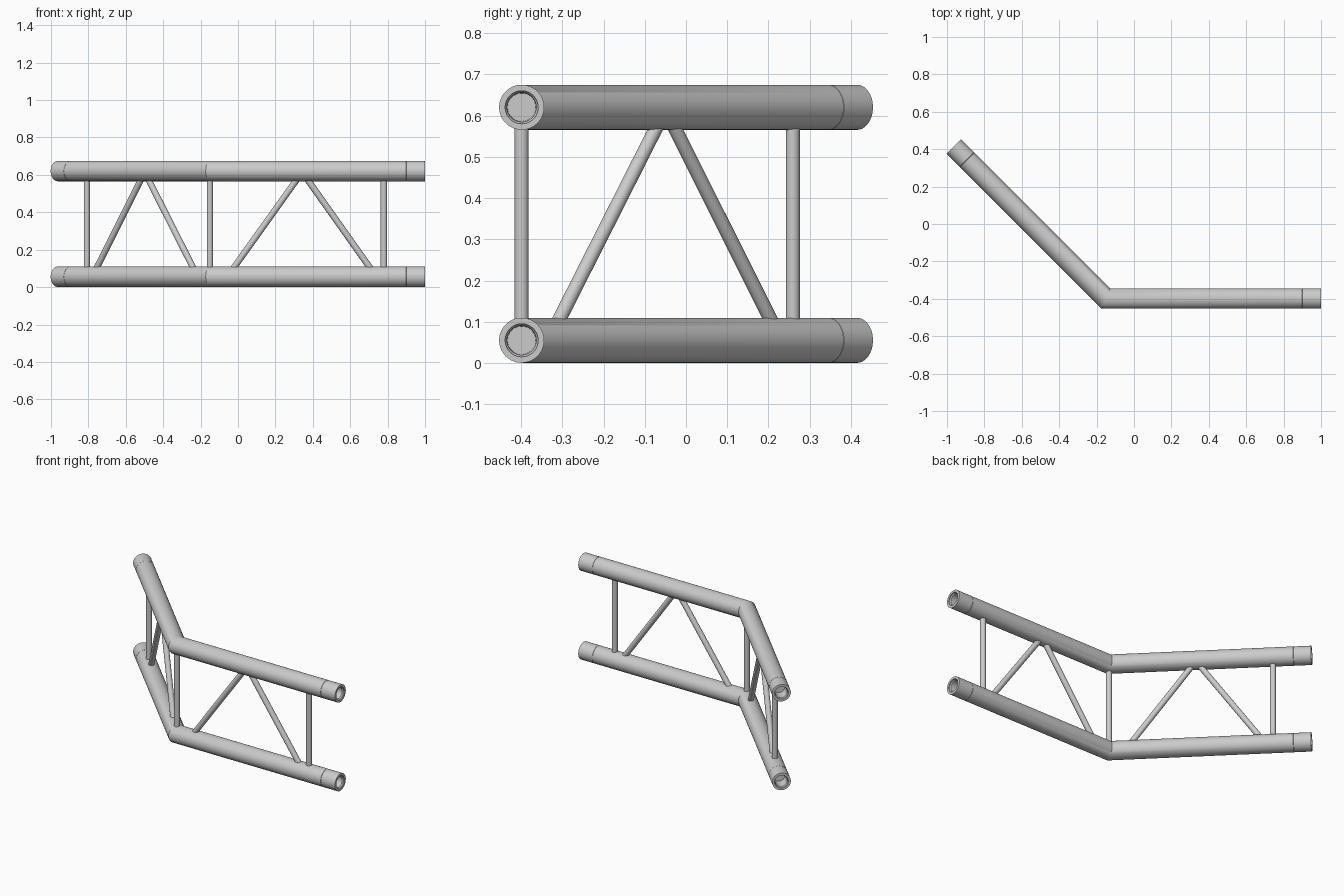
import bpy, bmesh, math
from mathutils import Vector

if "Cube" in bpy.data.objects:
    bpy.data.objects.remove(bpy.data.objects["Cube"])

R, STRUT_R = 0.0546, 0.017          # chord and strut radii
Z_LOW, Z_HIGH = 0.0555, 0.6205      # chord centre heights
LEG = 1.15                          # length of each leg
CORNER = Vector((-0.15, -0.3985, 0))
H = math.sqrt(0.5)
DIR_RIGHT, DIR_LEFT = Vector((1, 0, 0)), Vector((-H, H, 0))
UP = Vector((0, 0, 1))


def finish(bm, name):
    bmesh.ops.recalc_face_normals(bm, faces=bm.faces)
    me = bpy.data.meshes.new(name)
    bm.to_mesh(me)
    bm.free()
    ob = bpy.data.objects.new(name, me)
    bpy.context.collection.objects.link(ob)
    bpy.ops.object.select_all(action='DESELECT')
    ob.select_set(True)
    bpy.context.view_layer.objects.active = ob
    bpy.ops.object.shade_smooth_by_angle(angle=math.radians(30))
    return ob


def loft(name, rings, n):
    """Skin a list of (centre, side axis, up axis, radius) rings and cap both ends."""
    bm = bmesh.new()
    loops = []
    for c, side, up, r in rings:
        loops.append([bm.verts.new(c + r * (side * math.cos(2 * math.pi * i / n)
                                            + up * math.sin(2 * math.pi * i / n)))
                      for i in range(n)])
    for a, b in zip(loops, loops[1:]):
        for i in range(n):
            j = (i + 1) % n
            bm.faces.new((a[i], a[j], b[j], b[i]))
    bm.faces.new(loops[0])
    bm.faces.new(loops[-1])
    return finish(bm, name)


def chord(name, z):
    """Mitred tube with tapered sockets and a fine seam behind each end fitting."""
    c = CORNER + UP * z
    side_a, side_b = Vector((0, -1, 0)), Vector((-H, -H, 0))
    mitre = (side_a + side_b) / (1 + side_a.dot(side_b))
    seam = LEG - 0.1
    profile = [(LEG - 0.08, 0.034), (LEG - 0.012, 0.0355), (LEG - 0.006, 0.040),
               (LEG, 0.040), (LEG, R), (seam + 0.001, R),
               (seam, R - 0.001), (seam - 0.001, R)]
    rings = [(c + DIR_RIGHT * s, side_a, UP, r) for s, r in profile]
    rings.append((c, mitre, UP, R))
    rings += [(c + DIR_LEFT * s, side_b, UP, r) for s, r in reversed(profile)]
    loft(name, rings, 64)


def strut(name, direction, d_low, d_high, r=STRUT_R):
    """Round bar between the chords; distances are measured at the chord surfaces."""
    a = CORNER + direction * d_low + UP * (Z_LOW + R)
    b = CORNER + direction * d_high + UP * (Z_HIGH - R)
    axis = (b - a).normalized()
    a, b = a - axis * 0.025, b + axis * 0.025
    side = direction.cross(UP).normalized()
    other = axis.cross(side)
    loft(name, [(a, side, other, r), (b, side, other, r)], 32)


# main tubes
chord("lower_chord", Z_LOW)
chord("upper_chord", Z_HIGH)

# upright at the bend, then uprights and diagonals on each leg
strut("corner_upright", DIR_RIGHT, 0, 0)
for label, d in (("right", DIR_RIGHT), ("left", DIR_LEFT)):
    strut(label + "_upright", d, 0.93, 0.93)
    strut(label + "_inner_diagonal", d, 0.132, 0.458)
    strut(label + "_outer_diagonal", d, 0.851, 0.528)
